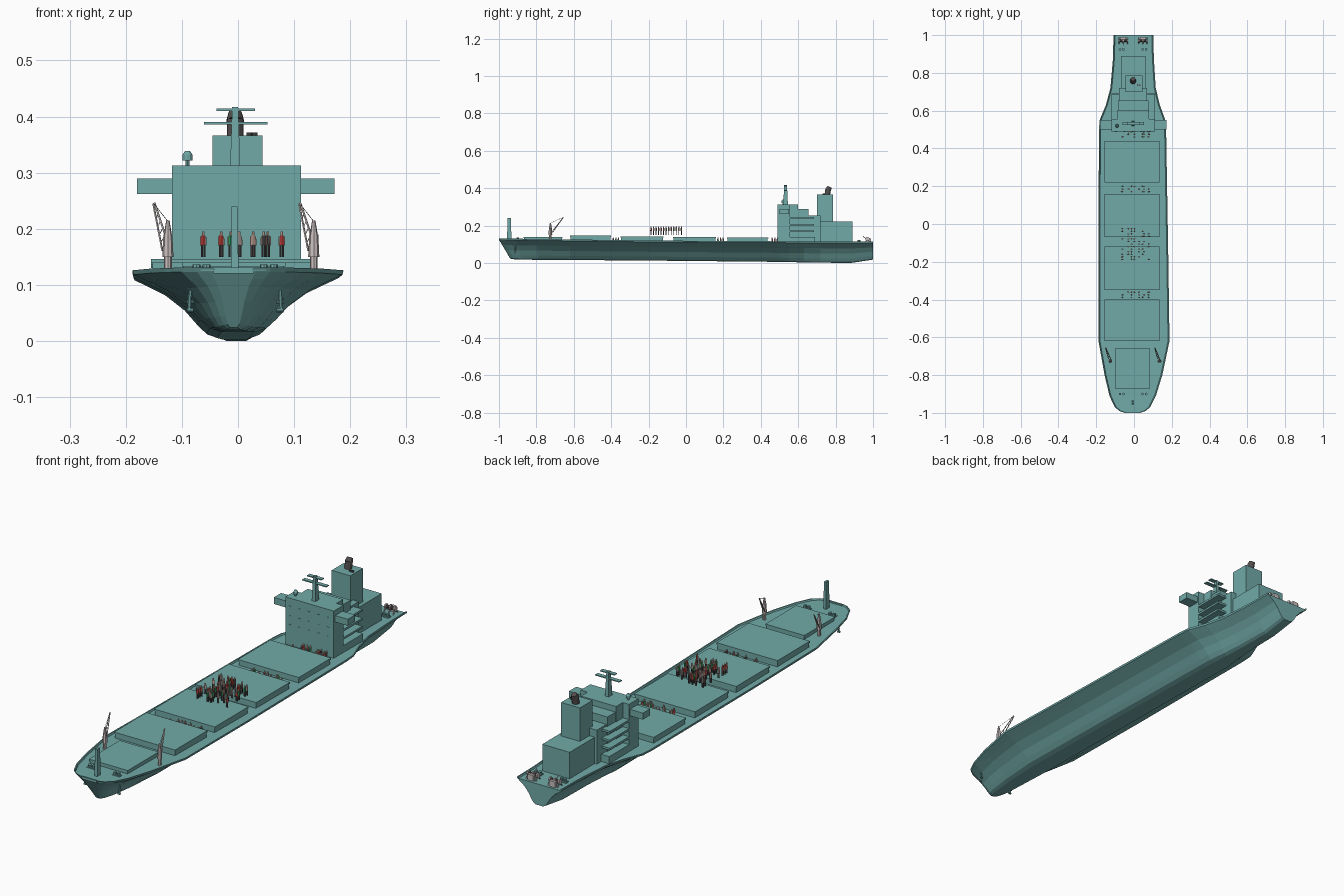
import bpy, bmesh, math, random
from mathutils import Vector

random.seed(4)
old = bpy.data.objects.get("Cube")
if old:
    bpy.data.objects.remove(old)


def material(name, rgb):
    m = bpy.data.materials.new(name)
    m.use_nodes = True
    m.diffuse_color = (*rgb, 1)
    m.node_tree.nodes["Principled BSDF"].inputs["Base Color"].default_value = (*rgb, 1)
    return m


TEAL = material("teal paint", (0.165, 0.4, 0.39))
GREY = material("pale pinkish grey", (0.6, 0.53, 0.53))
DARK = material("dark soot", (0.085, 0.075, 0.075))
RED = material("red", (0.62, 0.06, 0.05))
GREEN = material("green", (0.02, 0.36, 0.1))
SKIN = material("skin", (0.72, 0.5, 0.42))
CX = -0.005


def finish(name, bm, mat):
    bmesh.ops.recalc_face_normals(bm, faces=bm.faces)
    me = bpy.data.meshes.new(name)
    bm.to_mesh(me)
    bm.free()
    me.materials.append(mat)
    ob = bpy.data.objects.new(name, me)
    bpy.context.collection.objects.link(ob)
    return ob


def box(name, x, y, z, mat=TEAL, taper=1.0):
    """Box from (min, max) ranges, with an optional narrower top."""
    bm = bmesh.new()
    bmesh.ops.create_cube(bm, size=1)
    for v in bm.verts:
        s = taper if v.co.z > 0 else 1
        v.co = [(r[0] + r[1]) / 2 + c * (r[1] - r[0]) * k
                for r, c, k in zip((x, y, z), v.co, (s, s, 1))]
    return finish(name, bm, mat)


def rod(name, a, b, r1, r2=None, mat=TEAL, sides=8):
    """Cylinder or cone between two points."""
    a, b = Vector(a), Vector(b)
    bm = bmesh.new()
    bmesh.ops.create_cone(bm, cap_ends=True, segments=sides, radius1=r1,
                          radius2=r1 if r2 is None else r2, depth=(b - a).length)
    q = (b - a).to_track_quat('Z', 'Y')
    for v in bm.verts:
        v.co = q @ v.co + (a + b) / 2
    return finish(name, bm, mat)


def figure(x, y, z, shirt):
    """Small standing person: legs, torso, arms and head."""
    for s in (-1, 1):
        rod("figure_leg", (x + s * .0022, y, z), (x + s * .0022, y, z + .022), .0024, mat=DARK, sides=6)
        rod("figure_arm", (x + s * .0045, y, z + .02), (x + s * .004, y, z + .036), .0014, mat=SKIN, sides=5)
    rod("figure_torso", (x, y, z + .021), (x, y, z + .038), .0042, .004, shirt, 6)
    rod("figure_head", (x, y, z + .038), (x, y, z + .045), .003, .0026, SKIN, 6)


# Hull: y, centre, half width, keel z, rim z, bow rake
stations = [
    (-1.0, -.008, .04, .024, .131, .06), (-.992, -.008, .066, .022, .131, .06),
    (-.97, -.008, .094, .02, .131, .05), (-.91, -.007, .123, .018, .13, .03),
    (-.8, -.003, .153, .017, .129, .01), (-.62, 0, .188, .016, .126, 0),
    (-.2, -.003, .185, .013, .12, 0), (.5, -.008, .178, .006, .116, 0),
    (.55, -.008, .174, .005, .116, 0), (.63, -.006, .143, .003, .115, 0),
    (.72, -.005, .12, .002, .115, 0), (.88, -.003, .108, 0, .114, 0),
    (1.0, -.003, .106, .018, .114, 0)]
# Cross-section: width and height fractions from rim down to keel
section = [(1, 1), (.99, .93), (.84, .81), (.68, .68), (.49, .44), (.36, .2), (.27, .06), (.16, 0)]
bm = bmesh.new()
rings = []
for y, cx, w, keel, rim, rake in stations:
    side = [(w - .008, rim - .006, 1), (w - .005, rim, 1)]
    side += [(w * fw, keel + (rim - keel) * fh, fh) for fw, fh in section]
    ring = [bm.verts.new((cx + s * px, y + rake * (1 - fh), pz))
            for s, pts in ((1, side), (-1, side[::-1])) for px, pz, fh in pts]
    rings.append(ring)
n = len(rings[0])
for a, b in zip(rings, rings[1:]):
    for i in range(n):
        j = (i + 1) % n
        bm.faces.new((a[i], a[j], b[j], b[i]))
bm.faces.new(rings[0])
bm.faces.new(rings[-1])
finish("hull", bm, TEAL)
box("bow_rail", (-.044, .028), (-1.0, -.993), (.12, .131))

# Cargo hatches: coaming with an overhanging lid
hatches = [(-.87, -.66, -.1, .085, .14), (-.62, -.4, -.155, .135, .146),
           (-.35, -.12, -.155, .135, .142), (-.07, .16, -.155, .135, .14),
           (.22, .44, -.155, .135, .137)]
for y0, y1, x0, x1, top in hatches:
    box("hatch_coaming", (x0 + .003, x1 - .003), (y0 + .003, y1 - .003), (.1, top - .005))
    box("hatch_lid", (x0, x1), (y0, y1), (top - .007, top))

# Superstructure
box("bridge_front", (-.118, .112), (.49, .555), (.1, .313))
box("bridge_back", (-.088, .08), (.555, .6), (.1, .313))
box("bridge_wings", (-.18, .172), (.5, .55), (.262, .29))
box("mid_house", (-.085, .077), (.6, .655), (.1, .288))
box("rear_house", (-.08, .07), (.655, .72), (.1, .255))
for z in (.165, .2, .238):
    box("side_gallery", (-.118, .112), (.555, .685), (z, z + .009))
box("lower_house", (-.118, .112), (.555, .69), (.1, .14))
box("engine_house", (-.07, .06), (.7, .89), (.1, .222))
box("funnel", (-.045, .044), (.7, .785), (.2, .366))
rod("exhaust_pipe", (CX, .755, .36), (CX, .76, .395), .015, mat=DARK, sides=12)
rod("exhaust_cap", (CX, .76, .392), (CX, .768, .407), .016, .012, mat=DARK, sides=12)
for x in (.02, .03):
    rod("small_exhaust", (x, .735, .36), (x, .735, .372), .005, mat=DARK)

# Front windows as very thin plates
for z in (.19, .228, .27):
    for k in range(5):
        x = CX + (k - 2) * .045
        box("front_window", (x - .005, x + .005), (.488, .492), (z, z + .01))

# Radar mast and dome
box("radar_mast", (CX - .009, CX + .009), (.52, .545), (.31, .417), taper=.6)
box("lower_crossarm", (-.061, .053), (.523, .541), (.386, .39))
box("upper_crossarm", (-.038, .03), (.523, .541), (.41, .414))
rod("dome_post", (-.09, .52, .31), (-.09, .52, .325), .004)
rod("dome_base", (-.09, .52, .322), (-.09, .52, .332), .009, sides=12)
rod("dome_top", (-.09, .52, .332), (-.09, .52, .339), .009, .004, sides=12)

# Foremast
box("foremast", (CX - .008, CX + .006), (-.957, -.933), (.115, .24), taper=.75)

# Deck cranes with two-rail lattice jibs
for bx in (-.125, .135):
    rod("crane_base", (bx, -.725, .11), (bx, -.725, .155), .007, mat=GREY)
    rod("crane_cabin", (bx, -.725, .15), (bx, -.725, .19), .01, .008, GREY)
    rod("crane_top", (bx, -.725, .19), (bx, -.725, .215), .007, .003, GREY)
    root = Vector((bx - .004, -.715, .165))
    tip = Vector((bx - .025, -.655, .245))
    off = Vector((.006, 0, .004))
    for s in (-1, 1):
        rod("crane_jib", root + off * s, tip + off * s * .2, .0018, mat=GREY, sides=5)
    for k in range(1, 6):
        p = root.lerp(tip, k / 6)
        q = root.lerp(tip, (k + .6) / 6)
        rod("jib_brace", p - off * (1 - k / 8), q + off * (1 - k / 8), .001, mat=GREY, sides=4)
    rod("jib_cable", (bx, -.725, .213), tip, .0007, mat=DARK, sides=4)

# Crew: a crowd above the middle hatches and rows in the gaps between hatches
shirts = [RED, GREEN, DARK, GREY, SKIN, RED]
columns = (-.062, -.03, -.013, .002, .027, .046, .053, .078)
for r in range(13):
    for x in random.sample(columns, 4):
        figure(x, -.187 + r * .0135, .15, random.choice(shirts))
for y in (-.375, .185, .475):
    for row in (-.014, 0, .014):
        for x in random.sample(columns, 5):
            figure(x, y + row, .09, random.choice(shirts))

# Mooring gear, anchors and stern winches
for s in (-1, 1):
    x = CX + s * .06
    for y, z in ((-.9, .118), (.925, .105)):
        box("bollard_plate", (x - .018, x + .018), (y - .009, y + .009), (z, z + .008))
        for d in (-.009, .009):
            rod("bollard_post", (x + d, y, z), (x + d, y, z + .018), .007)
    ax = CX + s * .08
    rod("anchor_shank", (ax, -.91, .09), (ax + s * .002, -.915, .055), .0035)
    rod("anchor_arm", (ax - .007, -.91, .07), (ax + .007, -.91, .07), .003)
    rod("anchor_crown", (ax - .006, -.915, .055), (ax + .006, -.915, .055), .004)
    wx = CX + s * .052
    rod("winch_drum", (wx - .02, .97, .128), (wx + .02, .97, .128), .006, mat=DARK, sides=10)
    for d in (-.022, 0, .022):
        rod("winch_flange", (wx + d - .003, .97, .128), (wx + d + .003, .97, .128), .011, mat=GREY, sides=10)
        for e in (-.016, .016):
            rod("winch_leg", (wx + d, .97 + e, .106), (wx + d, .97, .128), .0025, mat=GREY, sides=5)
    box("winch_motor", (wx - .014, wx + .014), (.978, .99), (.108, .132), GREY)
    rod("winch_lever", (wx, .965, .128), (wx, .945, .143), .002, mat=GREY, sides=5)
